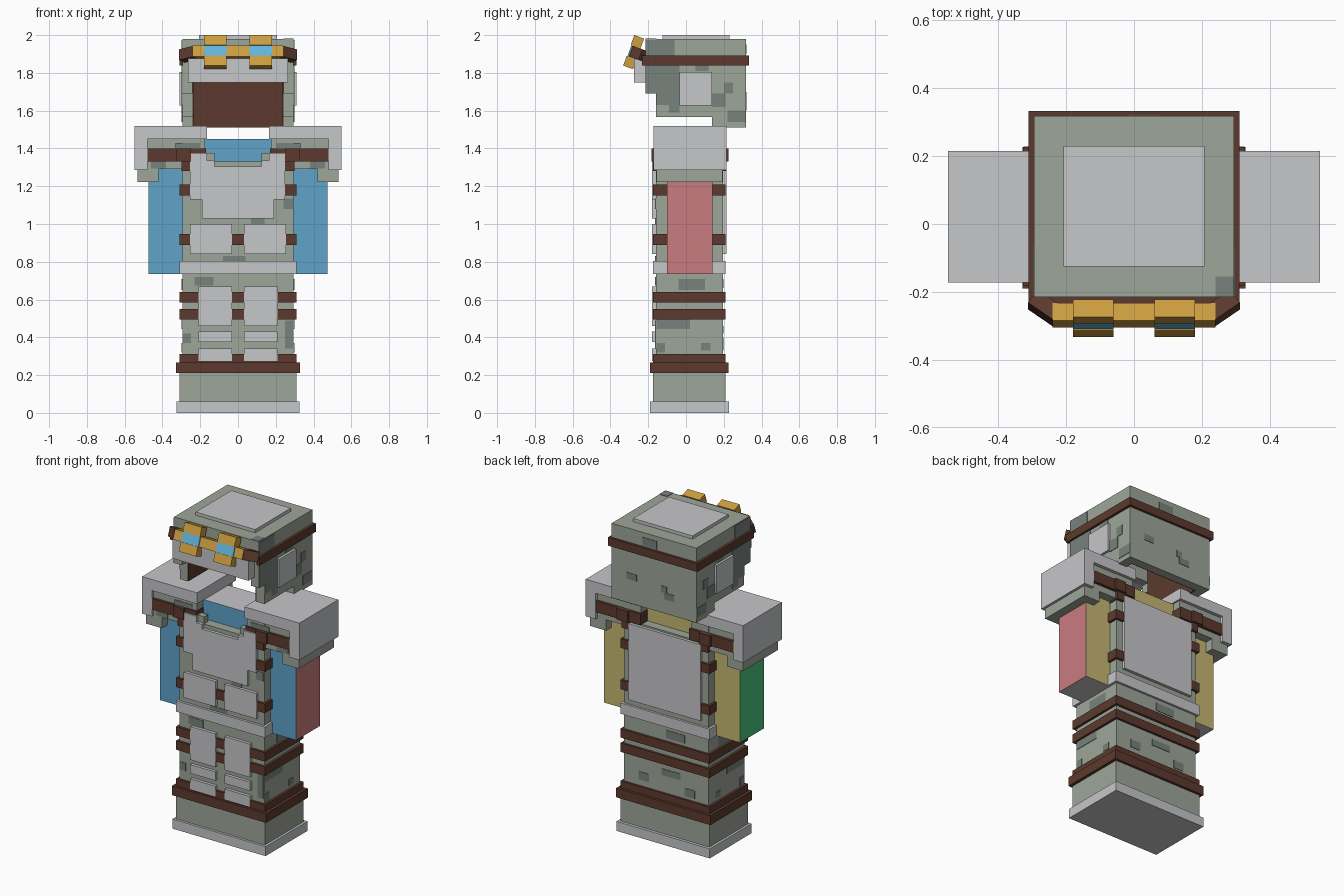
import bpy, bmesh, math
from mathutils import Matrix, Vector


def mat(name, r, g, b):
    lin = [((c / 255 + 0.055) / 1.055) ** 2.4 for c in (r, g, b)]
    m = bpy.data.materials.new(name)
    m.diffuse_color = (*lin, 1)
    return m


OLIVE = mat("olive cloth", 158, 166, 153)
CAMO = mat("dark camo", 120, 130, 124)
GREY = mat("light grey plate", 198, 199, 201)
BROWN = mat("brown leather", 92, 58, 46)
GOLD = mat("gold metal", 204, 157, 64)
LENS = mat("lens blue", 100, 182, 222)
BLUE = mat("front blue", 95, 163, 201)
RED = mat("right red", 201, 124, 126)
GREEN = mat("left green", 72, 196, 124)
YELLOW = mat("back yellow", 197, 183, 113)


def finish(name, bm, mats):
    bmesh.ops.recalc_face_normals(bm, faces=bm.faces)
    me = bpy.data.meshes.new(name)
    bm.to_mesh(me)
    bm.free()
    for m in mats:
        me.materials.append(m)
    ob = bpy.data.objects.new(name, me)
    bpy.context.collection.objects.link(ob)
    return ob


def box(name, m, x0, x1, y0, y1, z0, z1, xform=None):
    bm = bmesh.new()
    bmesh.ops.create_cube(bm, size=1)
    for v in bm.verts:
        v.co = Vector(((x0 + x1) / 2 + v.co.x * (x1 - x0),
                       (y0 + y1) / 2 + v.co.y * (y1 - y0),
                       (z0 + z1) / 2 + v.co.z * (z1 - z0)))
    if xform:
        bm.transform(xform)
    return finish(name, bm, [m])


def pair(name, m, x0, x1, *rest):
    box(name + "_right", m, x0, x1, *rest)
    box(name + "_left", m, -x1, -x0, *rest)


def limb(name, *dims):
    # block with one colour per facing direction
    ob = box(name, GREY, *dims)
    for m in (BLUE, YELLOW, RED, GREEN):
        ob.data.materials.append(m)
    for f in ob.data.polygons:
        n = f.normal
        if n.y < -.5: f.material_index = 1
        elif n.y > .5: f.material_index = 2
        elif n.x > .5: f.material_index = 3
        elif n.x < -.5: f.material_index = 4


def prism(name, m, pts, axis, a, b):
    # extrude a 2D outline along x (points are y,z) or y (points are x,z)
    bm = bmesh.new()
    vs = [bm.verts.new((a, p, q) if axis == "x" else (p, a, q)) for p, q in pts]
    face = bm.faces.new(vs)
    new = bmesh.ops.extrude_face_region(bm, geom=[face])["geom"]
    d = Vector((b - a, 0, 0)) if axis == "x" else Vector((0, b - a, 0))
    bmesh.ops.translate(bm, vec=d, verts=[g for g in new if isinstance(g, bmesh.types.BMVert)])
    return finish(name, bm, [m])


# Legs and boots
box("sole", GREY, -.325, .325, -.19, .228, 0, .06)
box("boots", OLIVE, -.31, .31, -.175, .21, .06, .21)
box("boot_belt", BROWN, -.328, .328, -.19, .226, .21, .268)
box("ankle_strap", BROWN, -.31, .31, -.175, .21, .268, .312)
box("trousers", OLIVE, -.295, .295, -.16, .196, .312, .735)
for i, z in enumerate((.495, .585)):
    box(f"leg_strap_{i}", BROWN, -.31, .31, -.175, .21, z, z + .056)
for i, (z0, z1) in enumerate(((.46, .67), (.375, .43), (.275, .34))):
    pair(f"leg_plate_{i}", GREY, .033, .208, -.179, -.15, z0, z1)

# Torso
box("waist_belt", GREY, -.31, .31, -.175, .21, .735, .803)
box("torso", OLIVE, -.295, .295, -.16, .196, .803, 1.33)
pair("torso_shoulder", OLIVE, .175, .295, -.16, .196, 1.33, 1.45)
pair("collar_step", OLIVE, .125, .175, -.16, -.12, 1.33, 1.375)
limb("neck_core", -.175, .175, -.10, .14, 1.32, 1.449)
for i, z in enumerate((.89, 1.15)):
    box(f"torso_strap_{i}", BROWN, -.31, .31, -.175, .21, z, z + .058)
prism("chest_plate", GREY, [(-.255, 1.13), (-.19, 1.13), (-.19, 1.03), (.19, 1.03),
      (.19, 1.13), (.25, 1.13), (.25, 1.375), (.165, 1.375), (.165, 1.335), (.125, 1.335),
      (.125, 1.305), (-.125, 1.305), (-.125, 1.335), (-.165, 1.335), (-.165, 1.375),
      (-.255, 1.375)], "y", -.179, -.155)
box("back_plate", GREY, -.25, .25, .18, .214, .84, 1.32)
pair("belly_pouch", GREY, .032, .253, -.179, -.15, .84, 1.0)

# Arms, sleeves and shoulder pads
limb("arm_right", .295, .475, -.10, .14, .735, 1.44)
limb("arm_left", -.475, -.295, -.10, .14, .735, 1.44)
pair("sleeve", OLIVE, .29, .48, -.155, .194, 1.29, 1.45)
pair("sleeve_cuff", OLIVE, .42, .532, -.155, .194, 1.222, 1.29)
pair("pad_top", GREY, .165, .548, -.172, .215, 1.45, 1.52)
pair("pad_side", GREY, .48, .548, -.172, .215, 1.287, 1.45)
pair("shoulder_strap", BROWN, .17, .48, -.17, .212, 1.33, 1.40)
pair("shoulder_loop", BROWN, .25, .325, -.183, .226, 1.33, 1.40)
pair("shoulder_tab", BROWN, .25, .3, -.175, .212, 1.28, 1.33)

# Helmet shell
side = [(-.215, 1.98), (-.215, 1.69), (-.158, 1.69), (-.158, 1.567), (.137, 1.567),
        (.137, 1.51), (.318, 1.51), (.318, 1.98)]
for s, n in ((1, "right"), (-1, "left")):
    prism("helmet_side_" + n, OLIVE, side, "x", s * .24, s * .295)
box("helmet_back", OLIVE, -.24, .24, .265, .318, 1.51, 1.98)
box("helmet_top", OLIVE, -.24, .24, -.215, .265, 1.925, 1.98)
box("helmet_brow", OLIVE, -.24, .24, -.215, -.16, 1.75, 1.925)
box("helmet_top_plate", GREY, -.207, .207, -.125, .23, 1.97, 2.0)
box("visor_plate", GREY, -.265, .265, -.275, -.21, 1.75, 1.875)
pair("ear_plate", GREY, .28, .31, -.035, .137, 1.627, 1.805)
# Helmet lining
box("lining_back", BROWN, -.24, .24, .257, .265, 1.512, 1.925)
box("lining_top", BROWN, -.24, .24, -.16, .257, 1.917, 1.925)
inner = [(-.158, 1.917), (-.158, 1.569), (.139, 1.569), (.139, 1.512), (.257, 1.512), (.257, 1.917)]
for s, n in ((1, "right"), (-1, "left")):
    prism("lining_" + n, BROWN, inner, "x", s * .234, s * .24)
# Helmet strap
pair("helmet_strap", BROWN, .29, .311, -.232, .333, 1.84, 1.892)
box("helmet_strap_back", BROWN, -.29, .29, .312, .333, 1.84, 1.892)
box("helmet_strap_front", BROWN, -.29, .29, -.232, -.21, 1.876, 1.905)

# Goggles, tilted forward at the bottom
tilt = Matrix.Translation((0, -.275, 1.909)) @ Matrix.Rotation(math.radians(-20), 4, "X")
box("goggle_band", GOLD, -.24, .24, -.02, .035, -.03, .03, tilt)
for s, n in ((1, "right"), (-1, "left")):
    xs = (s * .12 - .06, s * .12 + .06)
    box("goggle_rim_top_" + n, GOLD, *xs, -.03, .025, .03, .086, tilt)
    box("goggle_rim_bottom_" + n, GOLD, *xs, -.03, .025, -.086, -.03, tilt)
    box("lens_" + n, LENS, *xs, -.026, -.018, -.03, .03, tilt)
    hinge = tilt @ Matrix.Translation((s * .235, -.02, 0)) @ Matrix.Rotation(s * math.radians(36), 4, "Z")
    ends = sorted((0, s * .095))
    box("goggle_arm_" + n, BROWN, *ends, 0, .05, -.03, .03, hinge)

# Camo patches: thin plates on front or back faces (x range, z range)
T = .003
front_y, back_y = -.16, .196
for i, (y, x0, x1, z0, z1) in enumerate((
        (front_y, -.23, -.13, .675, .72), (front_y, .25, .29, .34, .49),
        (front_y, -.08, .04, .805, .83), (front_y, .07, .14, 1.0, 1.03),
        (front_y, .24, .29, 1.08, 1.135), (front_y, -.29, -.25, .37, .42),
        (back_y, -.1, .03, .42, .46), (back_y, -.2, -.13, .33, .38),
        (back_y, .12, .19, .35, .40), (back_y, -.13, 0, .66, .71),
        (.318, .12, .19, 1.66, 1.70), (.318, -.14, -.07, 1.60, 1.64),
        (.318, -.09, -.05, 1.64, 1.68), (.318, -.02, .08, 1.90, 1.95))):
    box(f"camo_patch_{i}", CAMO, x0, x1, y - T, y + T, z0, z1)
for i, (y0, y1, z0, z1) in enumerate((
        (-.155, .02, .445, .495), (-.04, .1, .65, .71), (-.155, -.11, .32, .37),
        (.08, .13, .33, .37), (-.215, -.158, 1.69, 1.84), (-.158, -.035, 1.63, 1.84),
        (-.09, -.035, 1.59, 1.63), (-.215, -.06, 1.892, 1.975), (.2, .25, 1.69, 1.75),
        (.137, .21, 1.62, 1.69), (.22, .318, 1.54, 1.60), (.05, .12, 1.81, 1.84))):
    pair(f"camo_side_{i}", CAMO, .295 - T, .295 + T, y0, y1, z0, z1)
pair("camo_sleeve", CAMO, .38, .46, -.158, -.154, 1.295, 1.33)
pair("camo_sleeve_upper", CAMO, .2, .33, -.163, -.159, 1.40, 1.43)
box("camo_top", CAMO, .24, .294, -.214, -.155, 1.978, 1.983)
